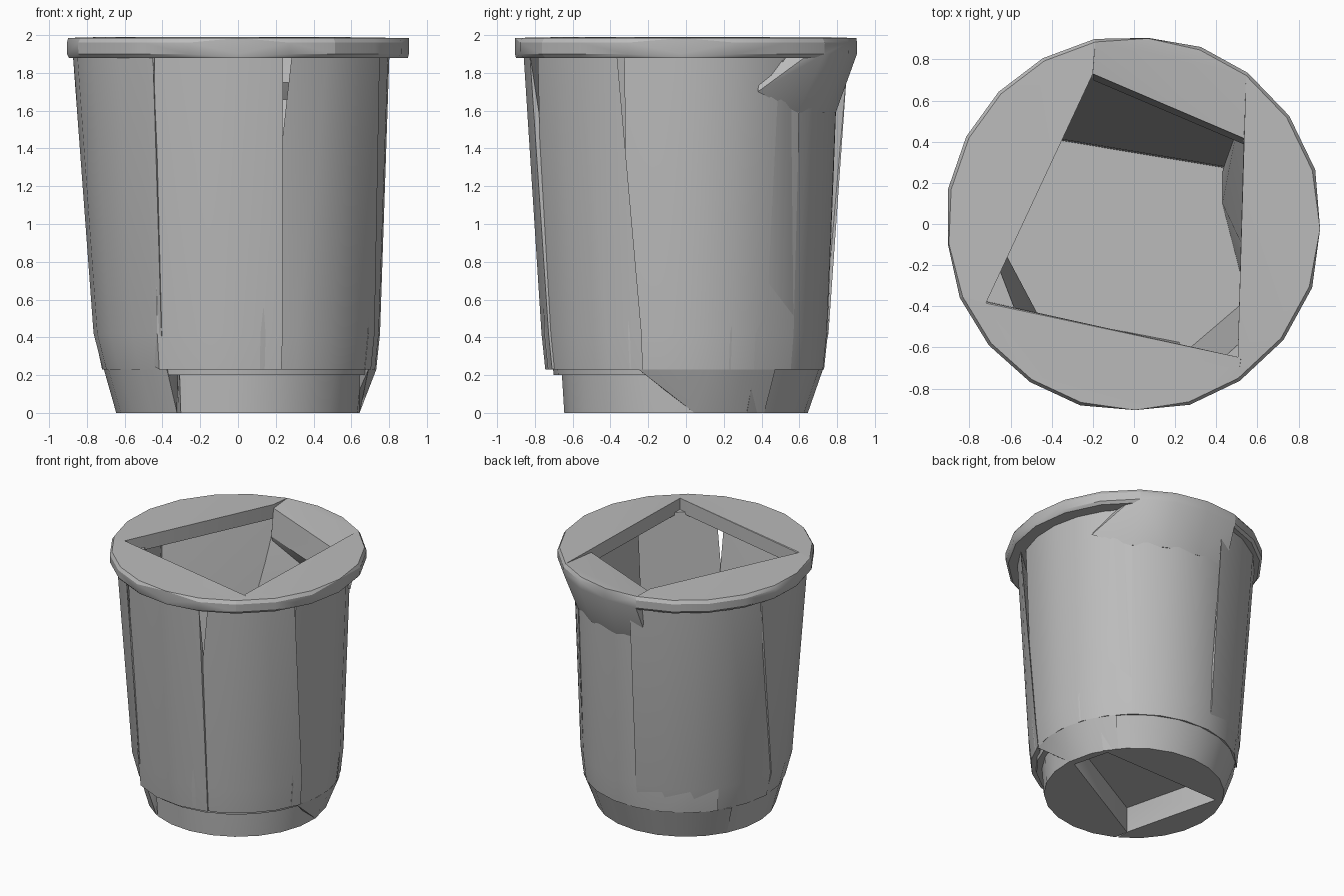
import bpy, bmesh, math
from math import radians, cos, sin

old = bpy.data.objects.get("Cube")
if old:
    bpy.data.objects.remove(old, do_unlink=True)

GREY = (0.5, 0.5, 0.5, 1.0)
mat = bpy.data.materials.new("plain_grey")
mat.use_nodes = True
mat.diffuse_color = GREY
mat.node_tree.nodes["Principled BSDF"].inputs["Base Color"].default_value = GREY


def arc(start, end, radius, z, step=15, limit=1):
    """Points along a horizontal arc in degrees, flattened where it passes the limit."""
    n = max(1, round((end - start) / step))
    angles = [radians(start + (end - start) * i / n) for i in range(n + 1)]
    clamp = lambda v: max(-limit, min(limit, v))
    return [(clamp(radius * cos(a)), clamp(radius * sin(a)), z) for a in angles]


def at(z, *xy):
    return [(x, y, z) for x, y in xy]


def hull(name, points):
    """Solid convex block around the points."""
    bm = bmesh.new()
    for p in points:
        bm.verts.new(p)
    res = bmesh.ops.convex_hull(bm, input=bm.verts[:])
    loose = {g for g in res["geom_interior"] + res["geom_unused"]
             if isinstance(g, bmesh.types.BMVert)}
    bmesh.ops.delete(bm, geom=list(loose), context="VERTS")
    bmesh.ops.dissolve_limit(bm, angle_limit=radians(1), verts=bm.verts[:], edges=bm.edges[:])
    bmesh.ops.recalc_face_normals(bm, faces=bm.faces[:])
    mesh = bpy.data.meshes.new(name)
    bm.to_mesh(mesh)
    bm.free()
    mesh.materials.append(mat)
    obj = bpy.data.objects.new(name, mesh)
    bpy.context.collection.objects.link(obj)
    bpy.ops.object.select_all(action="DESELECT")
    obj.select_set(True)
    bpy.context.view_layer.objects.active = obj
    bpy.ops.object.shade_smooth_by_angle(angle=radians(28))


# Body walls: name, top arc, bottom arc, top/low/foot radii, inner points at top and floor
WALL_TOP, WALL_LOW, FLOOR = 1.9, 0.23, 0.28
walls = [
    ("left_wall", (-24, 49), (-24, 49), (.805, .755, .735),
     [(.6, -.26), (.57, .4)], [(.43, .25), (.43, .1), (.52, -.25)]),
    ("front_left_wall", (-70, -26), (-81, -18), (.835, .76, .74), [], []),
    ("front_wall", (-121, -74), (-124, -72), (.86, .765, .745),
     [], [(.22, -.575), (-.5, -.435)]),
    ("front_right_wall", (163, 239), (178, 238), (.875, .765, .715), [], []),
    ("right_wall", (97, 163), (97, 178), (.865, .76, .72), [], []),
    ("back_wall", (40, 105), (18, 143), (.805, .755, .735), [], []),
]
for name, top, low, (r_top, r_low, r_foot), inner_top, inner_low in walls:
    hull(name, arc(*top, r_top, WALL_TOP) + arc(*low, r_low, .42)
         + arc(*low, r_foot, WALL_LOW) + at(WALL_TOP, *inner_top) + at(FLOOR, *inner_low))

# Floor slab
hull("floor", arc(0, 345, .7, .2) + arc(0, 345, .71, FLOOR))

# Rim slabs arranged like a pinwheel around the opening
corner_a, corner_b, corner_c, corner_d = (-.2, .73), (.55, .41), (.52, -.65), (-.72, -.385)
rims = [("left_rim", (-56, 53), [(.505, -.63), (.548, .42)]),
        ("right_rim", (102, 203), [corner_a, corner_d]),
        ("front_rim", (203, 304), [corner_d, corner_c]),
        ("back_rim", (53, 102), [corner_a, corner_b])]
for name, (a, b), inner in rims:
    ring = []
    for r, z in ((.9, 1.88), (.918, 1.9), (.92, 1.96), (.905, 1.985)):
        ring += arc(a, b, r, z, 17, .905)
    if name == "back_rim":
        # Deep block that flares down over the back wall
        ring += arc(28, 105, .81, 1.7, 19) + arc(48, 105, .795, 1.59, 19)
        ring += at(1.96, *inner) + at(1.75, (-.2, .70), (.54, .385))
    else:
        ring += at(1.88, *inner) + at(1.99, *inner)
    hull(name, ring)

# Base blocks around the recess underneath: name, bottom arc, top arc, inner points, top radius
back_l, back_r = (.52, .34), (-.51, .30)
side_l, front_r = (.59, .04), (-.32, -.46)
bases = [("base_back", (30, 152), (30, 152), [back_l, back_r], .725),
         ("base_left", (4, 40), (-20, 40), [side_l, back_l], .735),
         ("base_front", (-118, 4), (-118, -8), [front_r, side_l], .66),
         ("base_right", (152, 240), (152, 238), [back_r, front_r], .71)]
for name, low, top, inner, top_r in bases:
    hull(name, arc(*low, .645, 0) + arc(*top, top_r, .23)
         + at(0, *inner) + at(.22, *inner))
